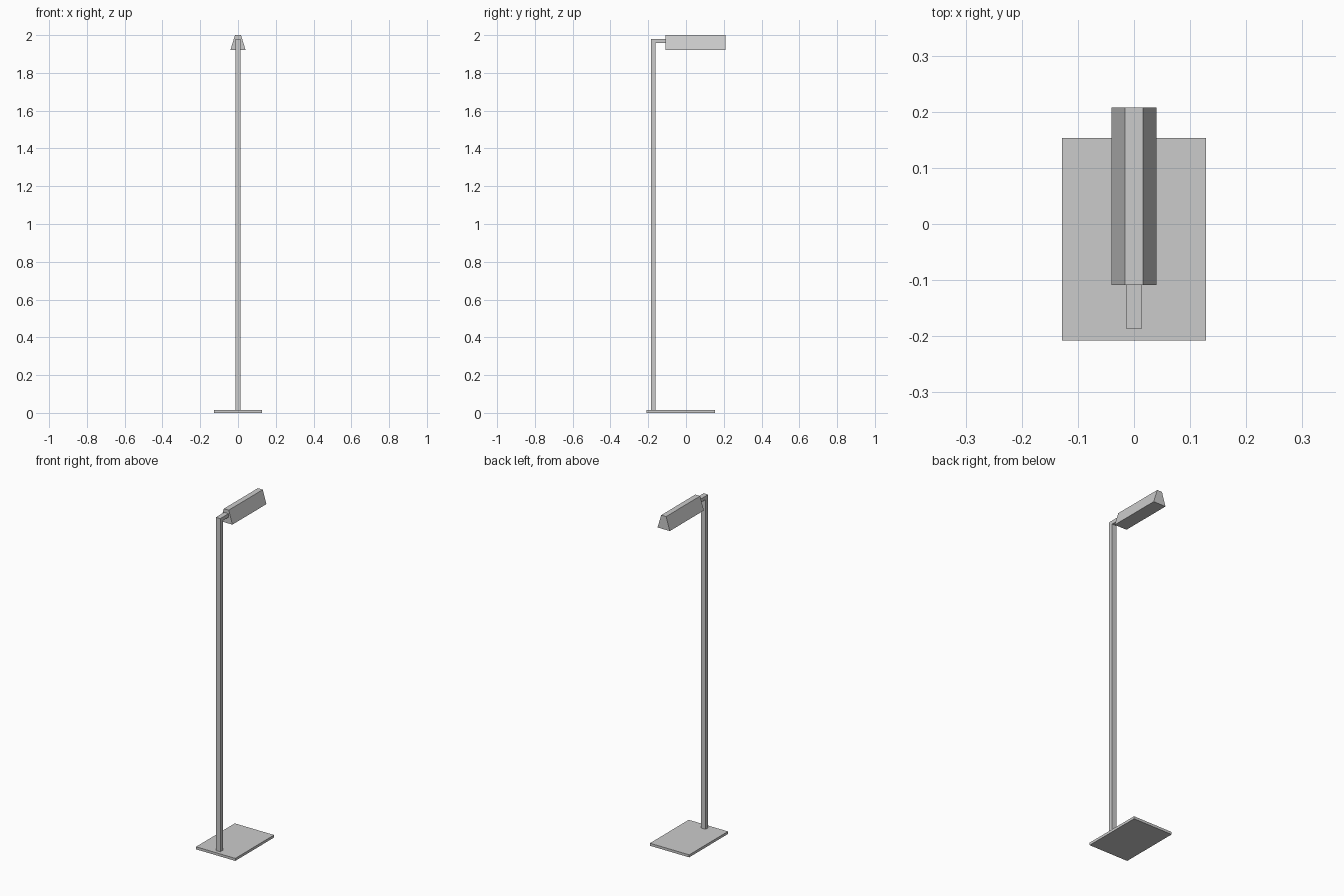
import bpy

if "Cube" in bpy.data.objects:
    bpy.data.objects.remove(bpy.data.objects["Cube"])


def prism(name, profile, axis, a, b):
    """Extrude a closed 2D profile from a to b along x (profile = y,z), or y (x,z)."""
    n = len(profile)
    place = {"x": lambda p, t: (t, p[0], p[1]),
             "y": lambda p, t: (p[0], t, p[1])}[axis]
    verts = [place(p, t) for t in (a, b) for p in profile]
    faces = [tuple(range(n)), tuple(range(2 * n - 1, n - 1, -1))]
    faces += [(i, i + n, (i + 1) % n + n, (i + 1) % n) for i in range(n)]
    if axis == "x":
        faces = [f[::-1] for f in faces]
    mesh = bpy.data.meshes.new(name)
    mesh.from_pydata(verts, [], faces)
    obj = bpy.data.objects.new(name, mesh)
    bpy.context.collection.objects.link(obj)
    return obj


# Flat rectangular foot plate
prism("base_plate", [(-0.208, 0), (0.153, 0), (0.153, 0.015), (-0.208, 0.015)],
      "x", -0.128, 0.128)

# Square post with a short arm turning forward at the top
prism("post_and_arm", [(-0.186, 0.015), (-0.161, 0.015), (-0.161, 1.958),
                       (-0.109, 1.958), (-0.109, 1.979), (-0.186, 1.979)],
      "x", -0.0145, 0.0145)

# Tapered lamp shade, closed on all sides
prism("lamp_shade", [(-0.04, 1.921), (0.04, 1.921), (0.016, 2.0), (-0.016, 2.0)],
      "y", -0.109, 0.208)

# Make every shell face outward
import bmesh
for obj in bpy.context.collection.objects:
    bm = bmesh.new()
    bm.from_mesh(obj.data)
    bmesh.ops.recalc_face_normals(bm, faces=bm.faces)
    bm.to_mesh(obj.data)
    bm.free()
